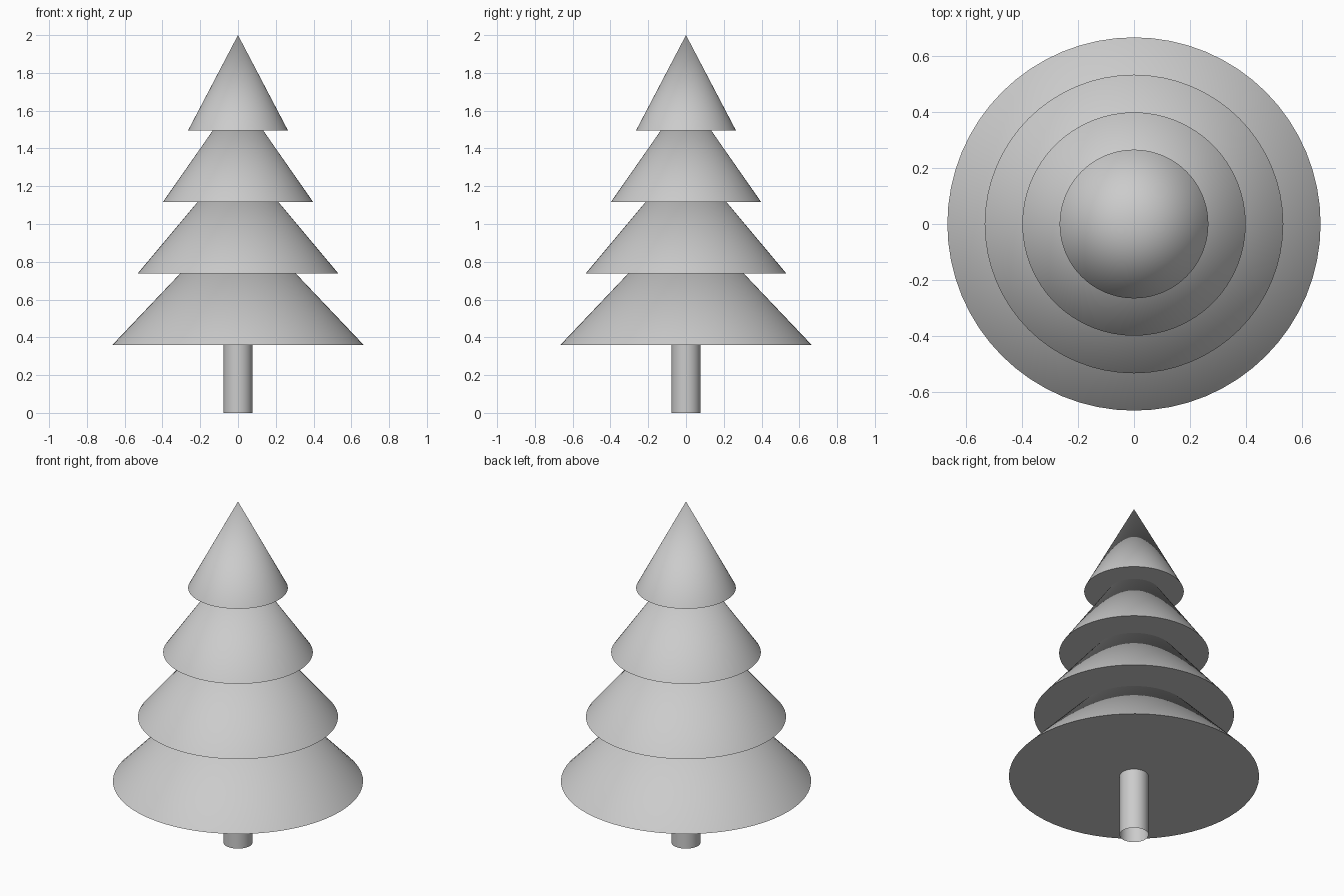
import bpy
import math

cube = bpy.data.objects.get("Cube")
if cube:
    bpy.data.objects.remove(cube, do_unlink=True)

SIDES = 64

grey = bpy.data.materials.new("light grey")
grey.use_nodes = True
colour = (0.6, 0.6, 0.6, 1.0)
grey.diffuse_color = colour
grey.node_tree.nodes["Principled BSDF"].inputs["Base Color"].default_value = colour


def finish(name):
    """Name the new part, colour it and smooth its round side."""
    part = bpy.context.object
    part.name = name
    part.data.materials.append(grey)
    bpy.ops.object.shade_smooth_by_angle(angle=math.radians(30))


# Trunk: an open tube that reaches up into the lowest tier
bottom, top = 0.0, 0.4
bpy.ops.mesh.primitive_cylinder_add(
    vertices=SIDES, radius=0.077, depth=top - bottom,
    end_fill_type='NOTHING', location=(0, 0, (top + bottom) / 2))
finish("trunk")

# Foliage: four closed cones, each smaller and steeper than the one below
tiers = [
    ("bottom_tier", 0.36, 0.665, 0.70),
    ("lower_middle_tier", 0.737, 0.532, 0.635),
    ("upper_middle_tier", 1.116, 0.398, 0.57),
    ("top_tier", 1.494, 0.265, 0.506),
]
for name, base, radius, height in tiers:
    bpy.ops.mesh.primitive_cone_add(
        vertices=SIDES, radius1=radius, radius2=0, depth=height,
        end_fill_type='NGON', location=(0, 0, base + height / 2))
    finish(name)
